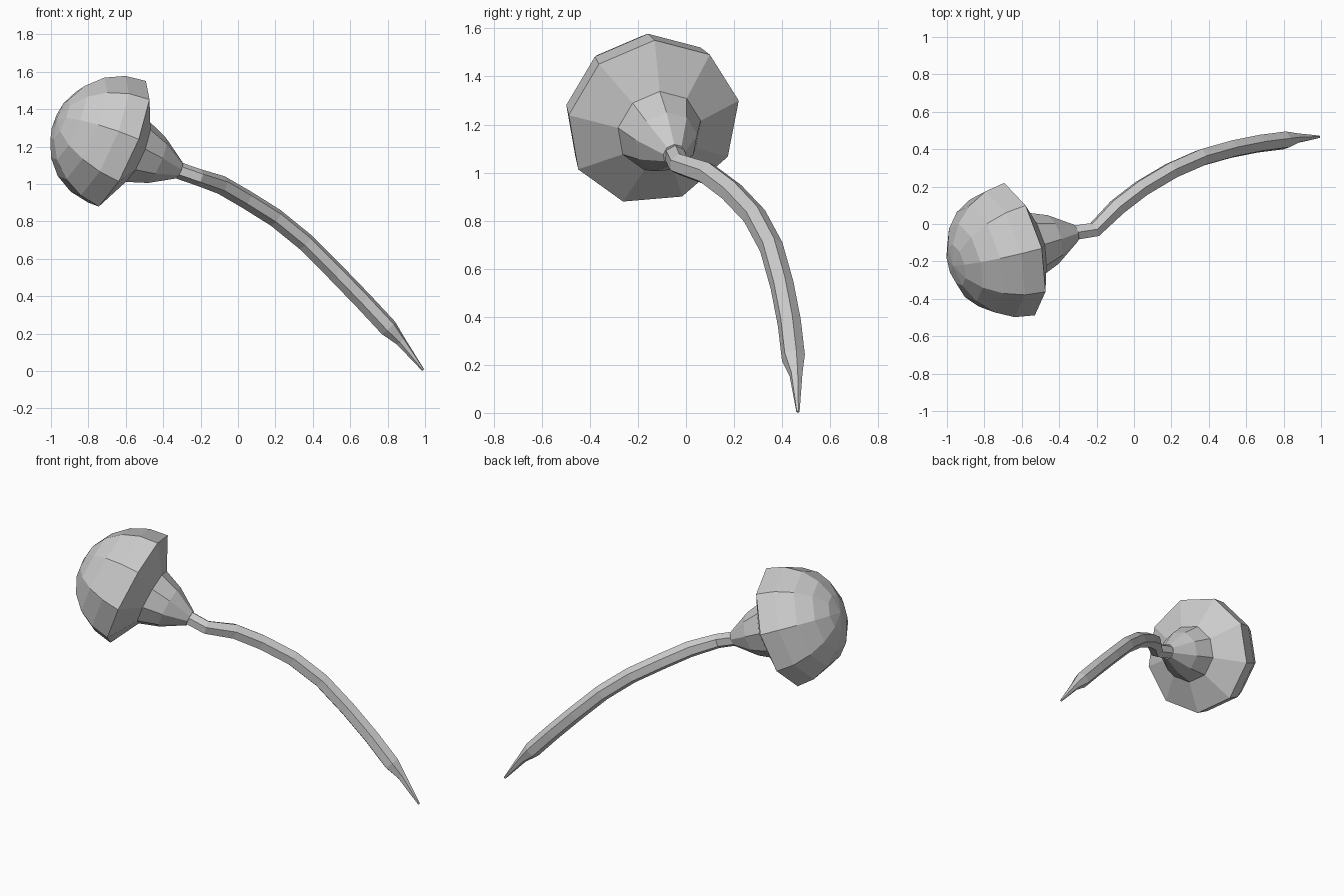
import bpy, bmesh
from math import sin, cos, pi
from mathutils import Vector

cube = bpy.data.objects.get("Cube")
if cube:
    bpy.data.objects.remove(cube)

grey = bpy.data.materials.new("plain grey")
grey.use_nodes = True
grey.diffuse_color = (0.6, 0.6, 0.6, 1)
grey.node_tree.nodes["Principled BSDF"].inputs["Base Color"].default_value = (0.6, 0.6, 0.6, 1)


def sweep(name, centres, radii, sides, ref):
    """Flat-faced tube through the centres; a corner of each ring points along ref."""
    bm = bmesh.new()
    rings = []
    last = len(centres) - 1
    for i, (c, r) in enumerate(zip(centres, radii)):
        before = (c - centres[max(i - 1, 0)]).normalized()
        after = (centres[min(i + 1, last)] - c).normalized()
        axis = (before + after).normalized()
        u = (ref - axis * ref.dot(axis)).normalized()
        v = axis.cross(u)
        ref = u
        rings.append([bm.verts.new(c + r * (u * cos(2 * pi * k / sides) + v * sin(2 * pi * k / sides)))
                      for k in range(sides)])
    for a, b in zip(rings, rings[1:]):
        for k in range(sides):
            n = (k + 1) % sides
            bm.faces.new((a[k], a[n], b[n], b[k]))
    bm.faces.new(rings[0])
    bm.faces.new(rings[-1])
    bmesh.ops.remove_doubles(bm, verts=bm.verts, dist=0.0005)
    bmesh.ops.recalc_face_normals(bm, faces=bm.faces)
    mesh = bpy.data.meshes.new(name)
    bm.to_mesh(mesh)
    bm.free()
    mesh.materials.append(grey)
    obj = bpy.data.objects.new(name, mesh)
    bpy.context.collection.objects.link(obj)
    return obj


# Head: nine-sided dome, sloped underside and bell-shaped neck on one tilted axis
rim_centre = Vector((-0.637, -0.135, 1.21))
axis = Vector((0.893, 0.239, -0.381)).normalized()
rim_radius = 0.37
bands = 5
profile = [(-rim_radius * cos(a), max(rim_radius * sin(a), 0.0001))
           for a in (pi / 2 * i / bands for i in range(bands + 1))]
profile += [(0.10, 0.18), (0.22, 0.135), (0.36, 0.048)]
sweep("flower_head", [rim_centre + axis * t for t, r in profile],
      [r for t, r in profile], 9, Vector((0.147, 0.005, 0.34)))

# Stem: six-sided arching stalk, tapering to a point
path = [(-0.34, -0.05, 1.08), (-0.21, -0.03, 1.035), (-0.09, 0.09, 0.995),
        (0.04, 0.19, 0.92), (0.2, 0.285, 0.82), (0.36, 0.355, 0.69),
        (0.52, 0.4, 0.53), (0.67, 0.43, 0.375), (0.805, 0.447, 0.23),
        (0.87, 0.458, 0.16), (0.99, 0.466, 0.005)]
widths = [0.045, 0.045] + [0.05] * 7 + [0.028, 0.007]
sweep("stem", [Vector(p) for p in path], widths, 6, Vector((0, 0, 1)))
